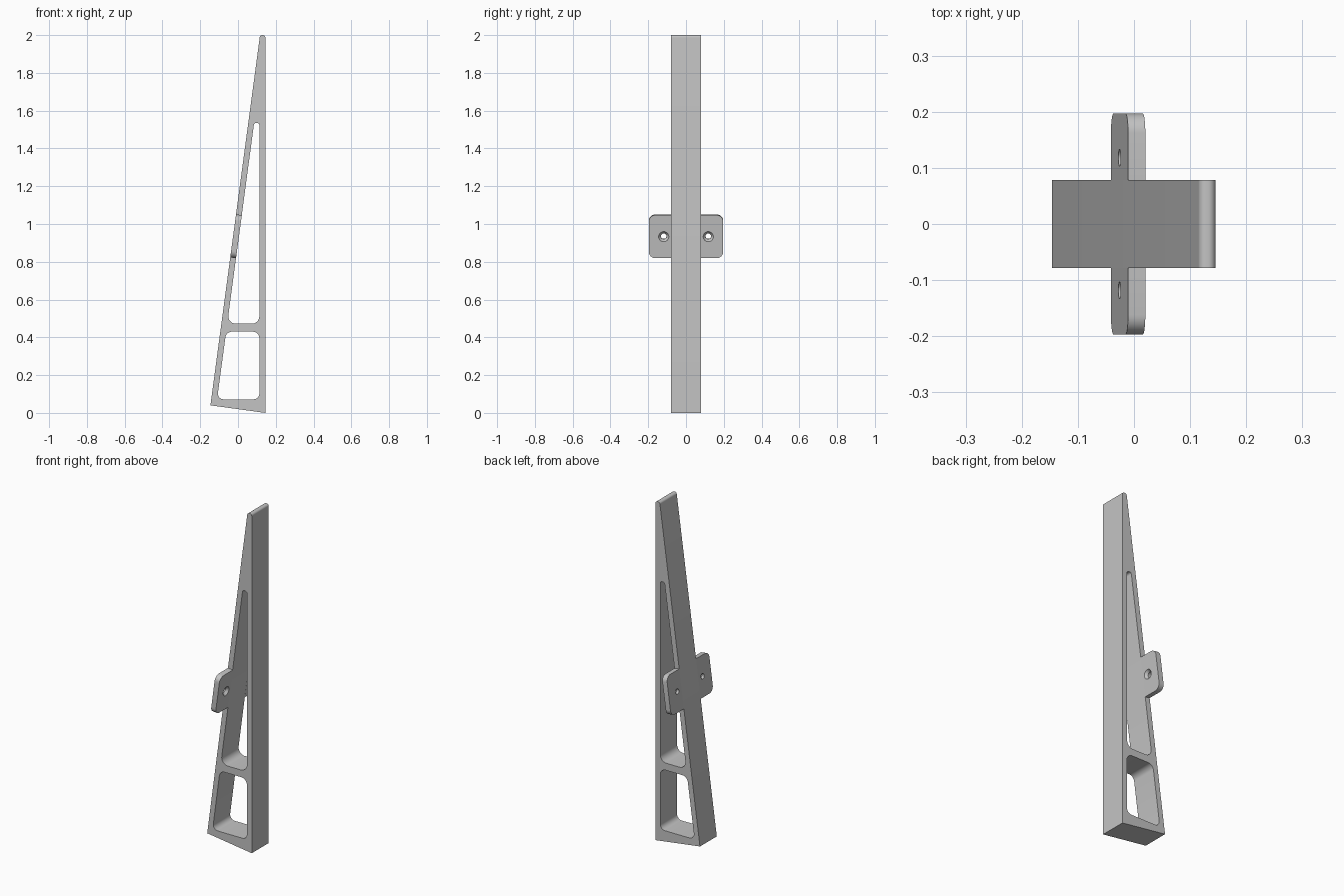
import bpy, bmesh, math
from mathutils import Vector, Matrix

if "Cube" in bpy.data.objects:
    bpy.data.objects.remove(bpy.data.objects["Cube"], do_unlink=True)

grey = bpy.data.materials.new("plain grey")
grey.use_nodes = True
COLOUR = (0.55, 0.55, 0.55, 1)
grey.diffuse_color = COLOUR
grey.node_tree.nodes["Principled BSDF"].inputs["Base Color"].default_value = COLOUR

HALF = 0.0785            # half depth of the frame
WALL = 0.031             # thickness of the sloping wall and ears
SLOPE = 0.134
TILT = math.atan(SLOPE)


def slant_x(z):
    """Outer x of the sloping wall at height z."""
    return -0.146 + SLOPE * (z - 0.04)


def rounded(corners, steps=8):
    """Fillet a counter-clockwise polygon given as (u, v, radius)."""
    out = []
    for i, (u, v, r) in enumerate(corners):
        p = Vector((u, v))
        if r == 0:
            out.append(p)
            continue
        a = (Vector(corners[i - 1][:2]) - p).normalized()
        b = (Vector(corners[(i + 1) % len(corners)][:2]) - p).normalized()
        half = a.angle(b) / 2
        centre = p + (a + b).normalized() * r / math.sin(half)
        start = p + a * r / math.tan(half) - centre
        sweep = math.pi - 2 * half
        for k in range(steps + 1):
            t = sweep * k / steps
            out.append(centre + Matrix.Rotation(t, 2) @ start)
    return out


def prism(name, points, place, depth):
    """Extrude a profile; place maps (u, v) to a 3D point."""
    bm = bmesh.new()
    face = bm.faces.new([bm.verts.new(place(p)) for p in points])
    ext = bmesh.ops.extrude_face_region(bm, geom=[face])
    verts = [g for g in ext["geom"] if isinstance(g, bmesh.types.BMVert)]
    bmesh.ops.translate(bm, verts=verts, vec=depth)
    bmesh.ops.recalc_face_normals(bm, faces=bm.faces)
    mesh = bpy.data.meshes.new(name)
    bm.to_mesh(mesh)
    bm.free()
    mesh.materials.append(grey)
    ob = bpy.data.objects.new(name, mesh)
    bpy.context.collection.objects.link(ob)
    return ob


def activate(ob):
    bpy.ops.object.select_all(action="DESELECT")
    ob.select_set(True)
    bpy.context.view_layer.objects.active = ob


def cut(ob, cutter):
    mod = ob.modifiers.new("cut", "BOOLEAN")
    mod.operation = "DIFFERENCE"
    mod.solver = "EXACT"
    mod.object = cutter
    activate(ob)
    bpy.ops.object.modifier_apply(modifier=mod.name)
    bpy.data.objects.remove(cutter, do_unlink=True)


def smooth(ob):
    activate(ob)
    bpy.ops.object.shade_smooth_by_angle(angle=math.radians(30))


# Tapered frame with a rounded tip
outline = [(-0.146, 0.04, 0), (0.145, 0, 0), (0.145, 2, 0.013), (slant_x(2), 2, 0.013)]
frame = prism("tapered_frame", rounded(outline),
              lambda p: (p.x, -HALF, p.y), (0, 2 * HALF, 0))

# Two rounded windows: bottom, top, lower radius, upper radius
for low, high, r_low, r_high in [(0.072, 0.43, 0.03, 0.035), (0.472, 1.535, 0.04, 0.012)]:
    window = [(slant_x(low) + WALL, low, r_low), (0.113, low, r_low),
              (0.113, high, r_high), (slant_x(high) + WALL, high, r_high)]
    cut(frame, prism("window_cutter", rounded(window),
                     lambda p: (p.x, -0.2, p.y), (0, 0.4, 0)))
smooth(frame)

# Mounting ears, flush with the sloping wall, with countersunk screw holes
EAR_Z = 0.937
for side, name in [(-1, "front_mounting_ear"), (1, "back_mounting_ear")]:
    ear_shape = [(HALF, -0.115, 0), (0.197, -0.115, 0.035),
                 (0.197, 0.115, 0.035), (HALF, 0.115, 0)]
    ear = prism(name, rounded(ear_shape),
                lambda p: (0, side * p.x, p.y), (WALL, 0, 0))
    for r1, r2, x0, x1 in [(0.015, 0.015, -0.02, 0.05), (0.011, 0.031, 0.011, 0.036)]:
        bpy.ops.mesh.primitive_cone_add(
            vertices=32, radius1=r1, radius2=r2, depth=x1 - x0,
            location=((x0 + x1) / 2, side * 0.118, 0), rotation=(0, math.pi / 2, 0))
        cut(ear, bpy.context.object)
    ear.data.transform(Matrix.Translation((slant_x(EAR_Z), 0, EAR_Z))
                       @ Matrix.Rotation(TILT, 4, "Y"))
    smooth(ear)
